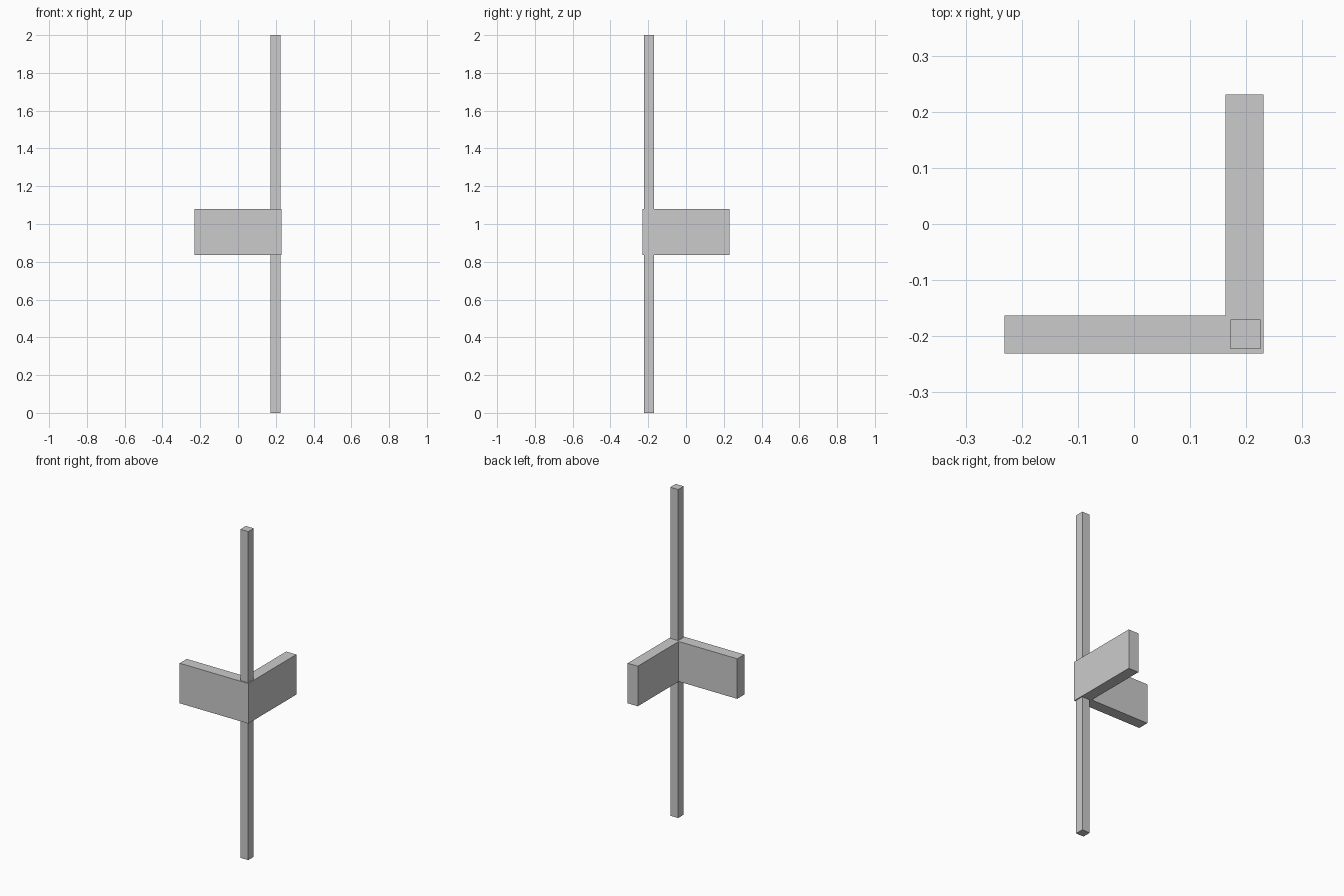
import bpy, bmesh

if "Cube" in bpy.data.objects:
    bpy.data.objects.remove(bpy.data.objects["Cube"])

OUT, INNER = 0.231, 0.163   # outer and inner faces of the corner bracket


def extrude_profile(name, points, z0, z1):
    """Make a closed prism from an XY outline."""
    bm = bmesh.new()
    face = bm.faces.new([bm.verts.new((x, y, z0)) for x, y in points])
    top = bmesh.ops.extrude_face_region(bm, geom=[face])["geom"]
    verts = [g for g in top if isinstance(g, bmesh.types.BMVert)]
    bmesh.ops.translate(bm, verts=verts, vec=(0, 0, z1 - z0))
    bmesh.ops.recalc_face_normals(bm, faces=bm.faces)
    mesh = bpy.data.meshes.new(name)
    bm.to_mesh(mesh)
    bm.free()
    obj = bpy.data.objects.new(name, mesh)
    bpy.context.collection.objects.link(obj)
    return obj


# Tall square post through the corner
x0, x1, y0, y1 = 0.172, 0.225, -0.223, -0.17
extrude_profile("post", [(x0, y0), (x1, y0), (x1, y1), (x0, y1)], 0, 2)

# L-shaped rail wrapping the post
extrude_profile("corner_rail", [(-OUT, -OUT), (OUT, -OUT), (OUT, OUT),
                                (INNER, OUT), (INNER, -INNER), (-OUT, -INNER)],
                0.836, 1.08)
